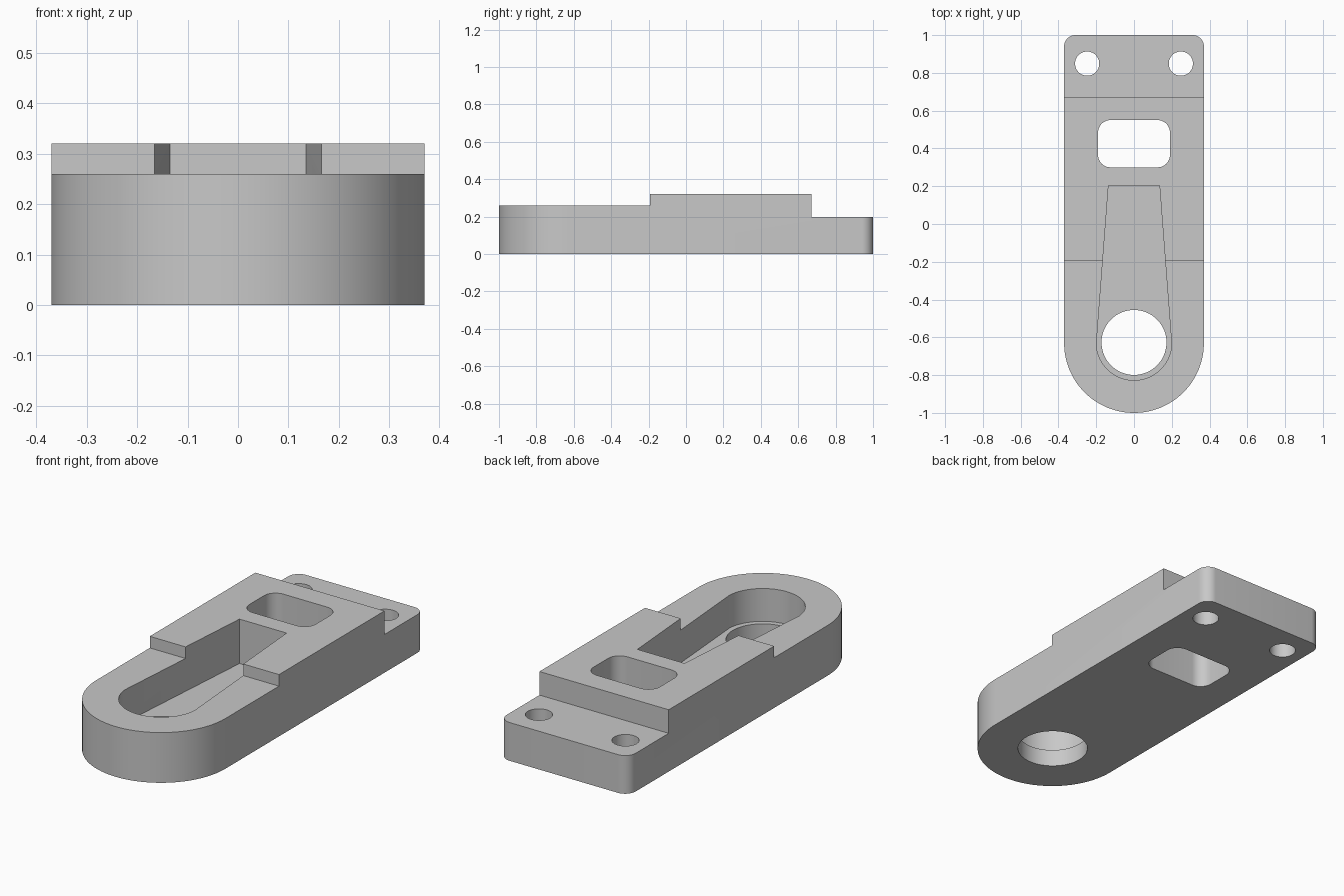
import bpy
import bmesh
import math

if "Cube" in bpy.data.objects:
    bpy.data.objects.remove(bpy.data.objects["Cube"])

HALF_W = 0.37
EYE_Y = -0.63          # centre of the rounded front end
TOP, FRONT_DECK, BACK_DECK, POCKET_FLOOR = 0.32, 0.26, 0.198, 0.09

grey = bpy.data.materials.new("plain grey")
grey.use_nodes = True
grey.diffuse_color = (0.58, 0.58, 0.58, 1)
grey.node_tree.nodes["Principled BSDF"].inputs["Base Color"].default_value = grey.diffuse_color


def arc(cx, cy, r, start, end, steps):
    """Points along an arc, angles in degrees."""
    angles = [math.radians(start + (end - start) * i / steps) for i in range(steps + 1)]
    return [(cx + r * math.cos(a), cy + r * math.sin(a)) for a in angles]


def rounded_rect(hw, y0, y1, r):
    pts = []
    for cx, cy, a in ((hw - r, y1 - r, 0), (r - hw, y1 - r, 90),
                      (r - hw, y0 + r, 180), (hw - r, y0 + r, 270)):
        pts += arc(cx, cy, r, a, a + 90, 10)
    return pts


def prism(name, outline, z0, z1):
    """Extrude a counter-clockwise outline from z0 to z1."""
    bm = bmesh.new()
    face = bm.faces.new([bm.verts.new((x, y, z0)) for x, y in outline])
    new = bmesh.ops.extrude_face_region(bm, geom=[face])["geom"]
    bmesh.ops.translate(bm, vec=(0, 0, z1 - z0),
                        verts=[v for v in new if isinstance(v, bmesh.types.BMVert)])
    bmesh.ops.recalc_face_normals(bm, faces=bm.faces)
    mesh = bpy.data.meshes.new(name)
    bm.to_mesh(mesh)
    bm.free()
    mesh.materials.append(grey)
    obj = bpy.data.objects.new(name, mesh)
    bpy.context.collection.objects.link(obj)
    return obj


def box(name, y0, y1, z0):
    return prism(name, [(-1, y0), (1, y0), (1, y1), (-1, y1)], z0, 1)


def circle(cx, cy, r):
    return arc(cx, cy, r, 0, 360, 64)[:-1]


# Plate: half-round front end, small rounded corners at the back
outline = arc(0, EYE_Y, HALF_W, 180, 360, 64)
outline += arc(HALF_W - 0.06, 0.94, 0.06, 0, 90, 10)
outline += arc(0.06 - HALF_W, 0.94, 0.06, 90, 180, 10)
plate = prism("lever_plate", outline, 0, TOP)

# Tapered pocket, tangent to a round end
pocket = arc(0, EYE_Y + 0.003, 0.2, 184, 356, 56) + [(0.135, 0.205), (-0.135, 0.205)]

cutters = [
    box("front_deck_cutter", -2, -0.193, FRONT_DECK),
    box("back_deck_cutter", 0.67, 2, BACK_DECK),
    prism("pocket_cutter", pocket, POCKET_FLOOR, 1.1),
    prism("eye_hole_cutter", circle(0, EYE_Y + 0.003, 0.172), -0.5, 1.2),
    prism("window_cutter", rounded_rect(0.19, 0.3, 0.55, 0.065), -0.5, 1.2),
]
for side in (-1, 1):
    cutters.append(prism("bolt_hole_cutter", circle(side * 0.248, 0.849, 0.064), -0.5, 1.2))

bpy.ops.object.select_all(action="DESELECT")
bpy.context.view_layer.objects.active = plate
plate.select_set(True)
for cutter in cutters:
    mod = plate.modifiers.new(cutter.name, "BOOLEAN")
    mod.operation = "DIFFERENCE"
    mod.solver = "EXACT"
    mod.object = cutter
    bpy.ops.object.modifier_apply(modifier=mod.name)
    bpy.data.objects.remove(cutter)

bpy.ops.object.shade_smooth_by_angle(angle=math.radians(30))
